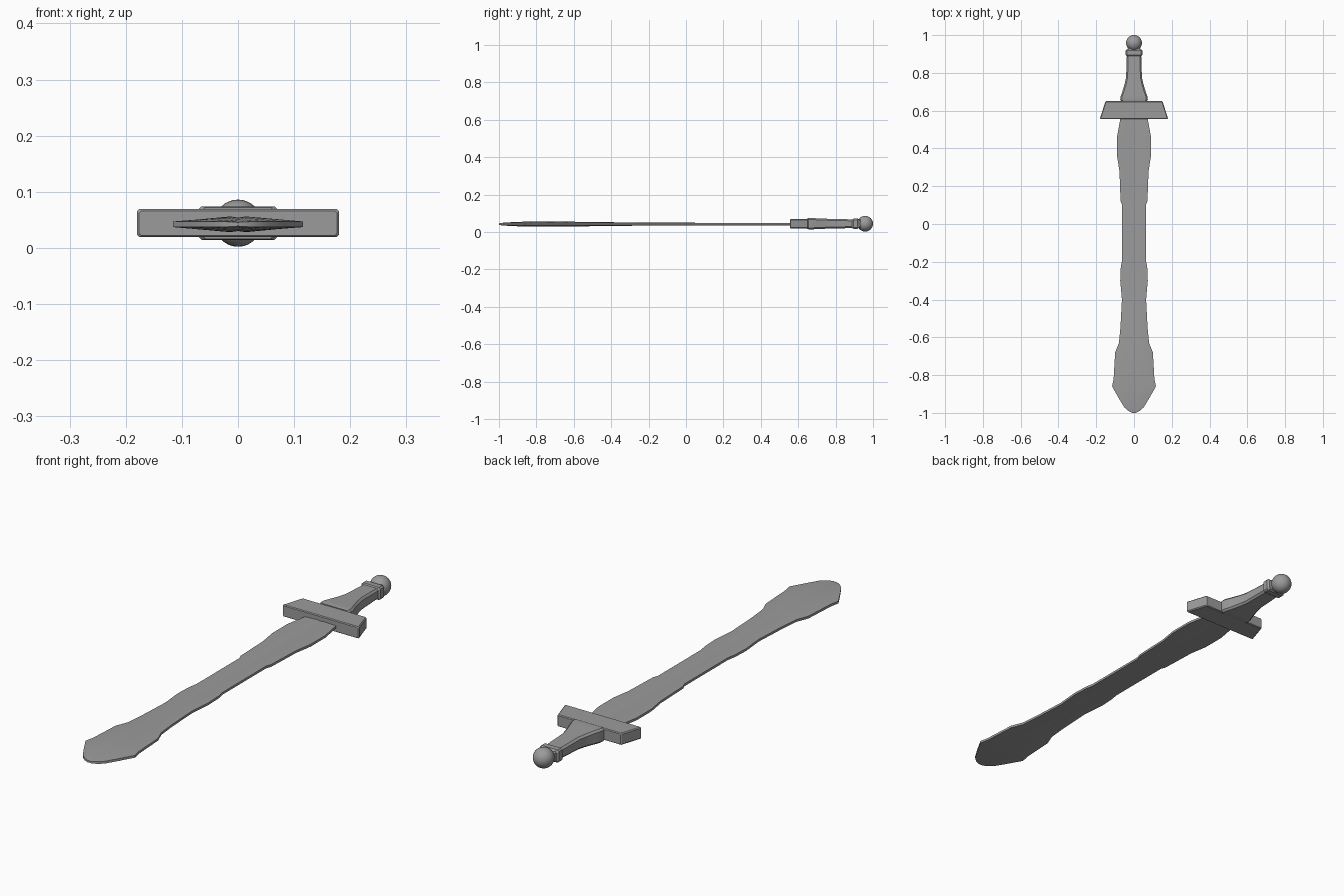
import bpy, bmesh, math

if "Cube" in bpy.data.objects:
    bpy.data.objects.remove(bpy.data.objects["Cube"])

steel = bpy.data.materials.new("grey steel")
steel.use_nodes = True
GREY = (0.33, 0.33, 0.33, 1)
steel.diffuse_color = GREY
steel.node_tree.nodes["Principled BSDF"].inputs["Base Color"].default_value = GREY
MID = 0.044  # height of the hilt axis


def finish(obj, angle=30):
    obj.data.materials.append(steel)
    bpy.ops.object.select_all(action="DESELECT")
    obj.select_set(True)
    bpy.context.view_layer.objects.active = obj
    bpy.ops.object.shade_smooth_by_angle(angle=math.radians(angle))


def loft(name, rings, angle=30):
    """Skin closed rings of points and cap both ends."""
    bm = bmesh.new()
    loops = [[bm.verts.new(p) for p in ring] for ring in rings]
    n = len(loops[0])
    for a, b in zip(loops, loops[1:]):
        for i in range(n):
            j = (i + 1) % n
            bm.faces.new((a[i], a[j], b[j], b[i]))
    bm.faces.new(loops[0])
    bm.faces.new(loops[-1])
    bmesh.ops.recalc_face_normals(bm, faces=bm.faces)
    mesh = bpy.data.meshes.new(name)
    bm.to_mesh(mesh)
    bm.free()
    obj = bpy.data.objects.new(name, mesh)
    bpy.context.collection.objects.link(obj)
    finish(obj, angle)
    return obj


def block_ring(y, w, h, c):
    """Chamfered rectangle across the hilt axis."""
    half = [(w, h - c), (w - c, h), (c - w, h), (-w, h - c)]
    pts = half + [(-x, -z) for x, z in half]
    return [(x, y, MID + z) for x, z in pts]


def blade_ring(y, w, h):
    """Thin-edged diamond with a shallow central groove."""
    edge = min(0.005, h)
    ridge = min(0.014, w * 0.3)
    top = [(w, edge), (ridge, h), (0, h - 0.002), (-ridge, h), (-w, edge)]
    pts = top + [(x, -z) for x, z in reversed(top)]
    return [(x, y, 0.042 + z) for x, z in pts]


# Blade: distance along, half width, half thickness
blade = [
    (-1.0, 0.008, 0.004), (-0.99, 0.03, 0.006), (-0.97, 0.052, 0.008),
    (-0.92, 0.082, 0.011), (-0.86, 0.116, 0.013), (-0.82, 0.108, 0.014),
    (-0.68, 0.1, 0.014), (-0.63, 0.08, 0.013), (-0.55, 0.072, 0.012),
    (-0.4, 0.064, 0.01), (-0.3, 0.073, 0.009), (-0.23, 0.07, 0.008),
    (-0.19, 0.063, 0.008), (0.1, 0.063, 0.007), (0.12, 0.071, 0.007),
    (0.28, 0.077, 0.007), (0.36, 0.09, 0.007), (0.46, 0.09, 0.007),
    (0.56, 0.072, 0.007),
]
loft("blade", [blade_ring(*s) for s in blade])

# Guard: trapezoid bar with chamfered edges, wider toward the blade
loft("guard", [block_ring(y, w, h, 0.004) for y, w, h in (
    (0.555, 0.176, 0.022), (0.559, 0.18, 0.025),
    (0.647, 0.152, 0.025), (0.651, 0.148, 0.022))], 15)

# Grip: flares toward the guard
loft("grip", [block_ring(y, w, h, 0.008) for y, w, h in (
    (0.648, 0.066, 0.028), (0.656, 0.073, 0.03), (0.672, 0.072, 0.03),
    (0.7, 0.062, 0.029), (0.74, 0.05, 0.027), (0.775, 0.042, 0.026),
    (0.9, 0.038, 0.023))])

# Collar and tapered neck
loft("collar", [block_ring(y, w, h, 0.006) for y, w, h in (
    (0.888, 0.038, 0.022), (0.895, 0.044, 0.027),
    (0.918, 0.044, 0.027), (0.925, 0.038, 0.022))], 15)
loft("neck", [block_ring(y, w, h, 0.006) for y, w, h in (
    (0.92, 0.038, 0.023), (0.945, 0.024, 0.02))])

# Pommel ball
bpy.ops.mesh.primitive_uv_sphere_add(
    segments=32, ring_count=16, radius=0.042, location=(0, 0.958, MID),
    rotation=(math.pi / 2, 0, 0))
pommel = bpy.context.object
pommel.name = "pommel"
finish(pommel)
